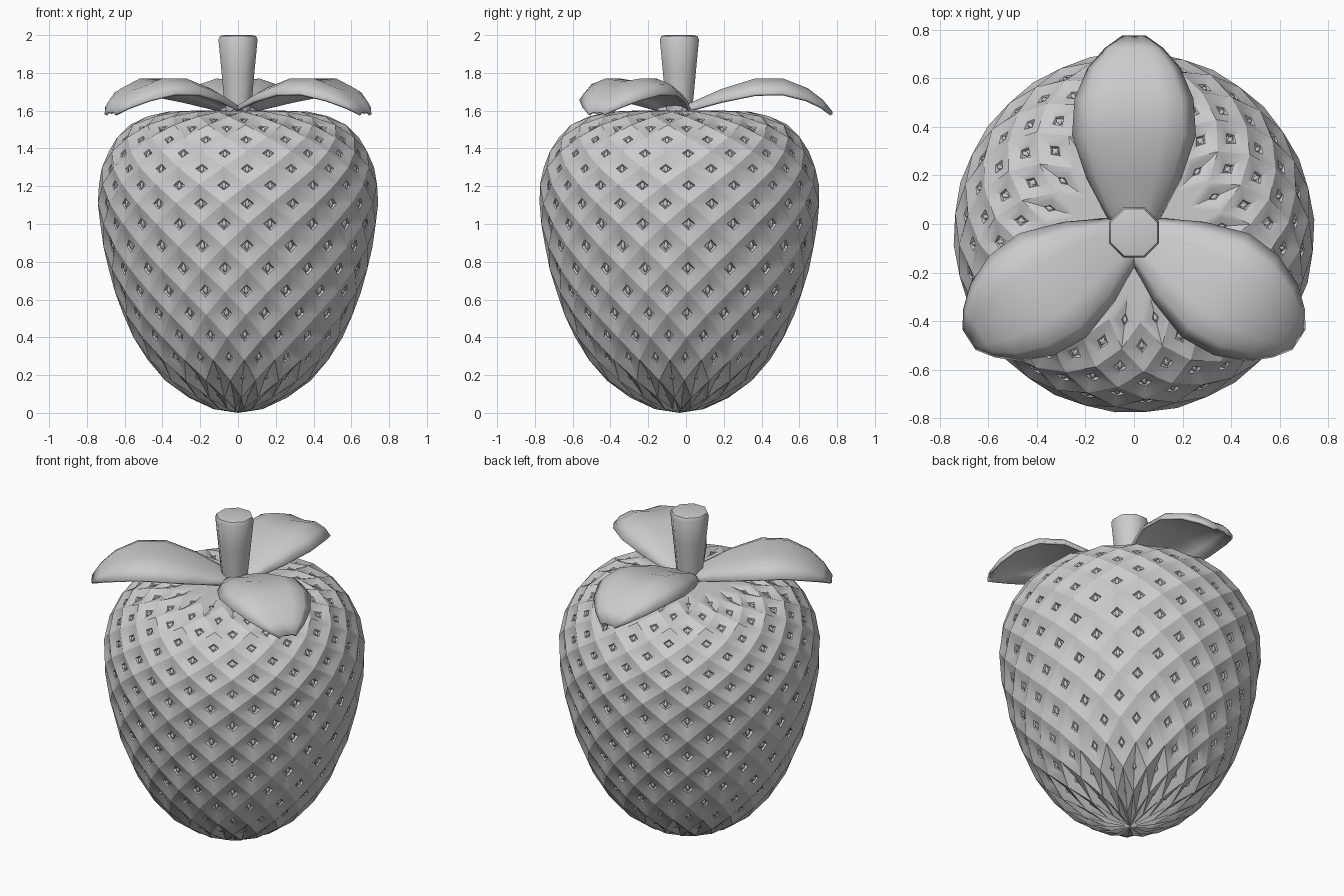
import bpy, bmesh, math
from mathutils import Matrix, Vector

cube = bpy.data.objects.get("Cube")
if cube:
    bpy.data.objects.remove(cube, do_unlink=True)

grey = bpy.data.materials.new("light grey")
grey.use_nodes = True
COLOUR = (0.6, 0.6, 0.6, 1)
grey.diffuse_color = COLOUR
grey.node_tree.nodes["Principled BSDF"].inputs["Base Color"].default_value = COLOUR

CENTRE = Vector((0, -0.035, 0))


def finish(name, bm, angle):
    bmesh.ops.recalc_face_normals(bm, faces=bm.faces)
    mesh = bpy.data.meshes.new(name)
    bm.to_mesh(mesh)
    bm.free()
    mesh.materials.append(grey)
    obj = bpy.data.objects.new(name, mesh)
    obj.location = CENTRE
    bpy.context.collection.objects.link(obj)
    bpy.ops.object.select_all(action='DESELECT')
    obj.select_set(True)
    bpy.context.view_layer.objects.active = obj
    bpy.ops.object.shade_smooth_by_angle(angle=math.radians(angle))
    return obj


# Berry skin: staggered rings joined into a lattice of diamonds (z, radius)
RINGS = [(0.02, 0.13), (0.08, 0.26), (0.17, 0.385), (0.28, 0.48), (0.40, 0.555),
         (0.52, 0.61), (0.64, 0.653), (0.76, 0.688), (0.88, 0.714), (1.0, 0.733),
         (1.11, 0.744), (1.21, 0.74), (1.30, 0.722), (1.385, 0.687), (1.46, 0.64),
         (1.525, 0.575), (1.57, 0.48), (1.595, 0.37), (1.6, 0.24)]
COLS = 36
PHASE = math.radians(-86)
last = len(RINGS) - 1
bm = bmesh.new()
grid = {}
for j, (z, r) in enumerate(RINGS):
    for i in range(COLS):
        if (i + j) % 2:
            a = PHASE + i * math.tau / COLS
            grid[i, j] = bm.verts.new((r * math.cos(a), r * math.sin(a), z))
diamonds = []
for j in range(1, last):
    for i in range(COLS):
        if (i + j) % 2 == 0:
            corners = [((i + 1) % COLS, j), (i, j + 1), ((i - 1) % COLS, j), (i, j - 1)]
            diamonds.append(bm.faces.new([grid[c] for c in corners]))

# Close the tip and the crown with fans
for end, inner, z in ((0, 1, 0.0), (last, last - 1, 1.6)):
    pole = bm.verts.new((0, 0, z))
    rim = [grid.get((i, end)) or grid[i, inner] for i in range(COLS)]
    for i in range(COLS):
        bm.faces.new((pole, rim[i], rim[(i + 1) % COLS]))
bmesh.ops.recalc_face_normals(bm, faces=bm.faces)

# Press a dimple and a seed pit into each diamond
seats = []
for face in diamonds:
    size = math.sqrt(face.calc_area())
    for inset, depth in ((0.2, 0.06), (0.16, 0.05), (0.035, 0.08)):
        bmesh.ops.inset_individual(bm, faces=[face], thickness=size * inset,
                                   depth=-size * depth, use_even_offset=True)
    seats.append((face.calc_center_median(), face.normal.copy(), size))
finish("berry_body", bm, 35)

# Teardrop seeds, one standing in each pit
bm = bmesh.new()
for spot, normal, size in seats:
    side = Vector((0, 0, 1)).cross(normal).normalized()
    up = normal.cross(side)
    turn = Matrix((side, normal, up)).transposed().to_4x4()
    place = Matrix.Translation(spot + normal * size * 0.03) @ turn
    seed = bmesh.ops.create_uvsphere(bm, u_segments=6, v_segments=4, radius=1)["verts"]
    for v in seed:
        narrow = 0.7 if v.co.z > 0.1 else 1
        v.co = place @ Vector((v.co.x * size * 0.08 * narrow, v.co.y * size * 0.06,
                               v.co.z * size * 0.13))
finish("seeds", bm, 60)

# Stem: flared eight-sided post
bm = bmesh.new()
SIDES = 8
loops = []
for z, r in ((1.58, 0.07), (1.68, 0.082), (1.82, 0.096), (1.975, 0.112), (1.995, 0.104), (2.0, 0.08)):
    loops.append([bm.verts.new((r * math.cos(a), r * math.sin(a), z))
                  for a in ((k + 0.5) * math.tau / SIDES for k in range(SIDES))])
for low, high in zip(loops, loops[1:]):
    for k in range(SIDES):
        n = (k + 1) % SIDES
        bm.faces.new((low[k], low[n], high[n], high[k]))
bm.faces.new(loops[0])
bm.faces.new(loops[-1])
finish("stem", bm, 50)

# Leaves: arched blades with a shallow midrib (distance, half width, height)
BLADE = [(0.0, 0.07, 1.615), (0.07, 0.115, 1.645), (0.22, 0.195, 1.71), (0.4, 0.255, 1.765),
         (0.55, 0.245, 1.765), (0.68, 0.19, 1.715), (0.76, 0.12, 1.655), (0.81, 0.05, 1.595)]
ACROSS = [(-1, -0.3), (-0.8, -0.1), (-0.45, 0.02), (0, -0.04), (0.45, 0.02), (0.8, -0.1), (1, -0.3)]
for name, degrees in (("back_leaf", 90), ("left_leaf", -33), ("right_leaf", 213)):
    bm = bmesh.new()
    spin = Matrix.Rotation(math.radians(degrees), 4, 'Z')
    rows = [[bm.verts.new(spin @ Vector((d, w * s, z + w * lift))) for s, lift in ACROSS]
            for d, w, z in BLADE]
    for a, b in zip(rows, rows[1:]):
        for k in range(len(ACROSS) - 1):
            bm.faces.new((a[k], b[k], b[k + 1], a[k + 1]))
    leaf = finish(name, bm, 60)
    solid = leaf.modifiers.new("thickness", 'SOLIDIFY')
    solid.thickness = 0.015
    solid.offset = -1
